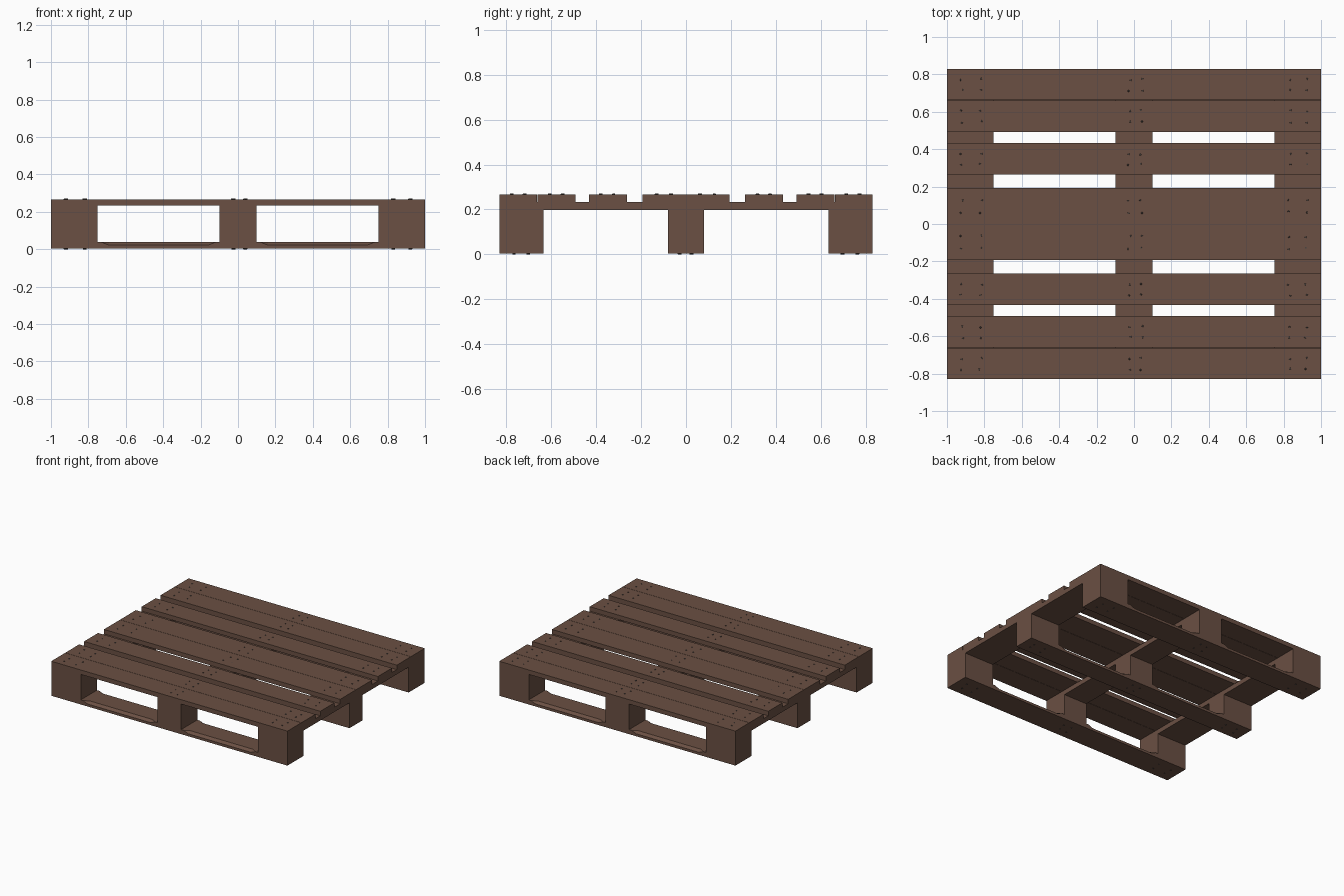
import bpy, bmesh, math, random
from mathutils import Matrix

if "Cube" in bpy.data.objects:
    bpy.data.objects.remove(bpy.data.objects["Cube"])

random.seed(4)


def material(name, rgb):
    m = bpy.data.materials.new(name)
    m.diffuse_color = (*rgb, 1)
    m.use_nodes = True
    m.node_tree.nodes["Principled BSDF"].inputs["Base Color"].default_value = m.diffuse_color
    return m


WOOD = material("brown wood", (0.145, 0.080, 0.056))
STEEL = material("dark nail", (0.07, 0.06, 0.055))


def finish(name, bm, mat):
    bmesh.ops.recalc_face_normals(bm, faces=bm.faces)
    me = bpy.data.meshes.new(name)
    bm.to_mesh(me)
    bm.free()
    me.materials.append(mat)
    ob = bpy.data.objects.new(name, me)
    bpy.context.collection.objects.link(ob)
    return ob


def box(name, x, y, z):
    bm = bmesh.new()
    size = [b - a for a, b in (x, y, z)]
    mid = [(a + b) / 2 for a, b in (x, y, z)]
    bmesh.ops.create_cube(bm, size=1, matrix=Matrix.Translation(mid) @ Matrix.Diagonal((*size, 1)))
    return finish(name, bm, WOOD)


# Heights of the layers
Z_BOTTOM, Z_RUNNER, Z_BLOCK, Z_STRINGER, Z_DECK = 0.003, 0.038, 0.197, 0.233, 0.267
COLUMNS = [(-1, -0.75), (-0.1, 0.1), (0.75, 1)]
ROWS = [(-0.83, -0.635), (-0.08, 0.08), (0.635, 0.83)]
HALF_DECK = [(0.001, 0.193), (0.264, 0.433), (0.492, 0.661), (0.663, 0.83)]
DECK = [(-b, -a) for a, b in reversed(HALF_DECK)] + HALF_DECK


# Bottom runners, with chamfered top edges in the openings between the blocks
def runner(name, y0, y1):
    bm = bmesh.new()
    drop, inset = 0.016, 0.022
    stations = [(-1, 0), (-0.73, 0), (-0.69, 1), (-0.16, 1), (-0.12, 0),
                (0.12, 0), (0.16, 1), (0.69, 1), (0.73, 0), (1, 0)]
    rings = []
    for x, c in stations:
        side = Z_RUNNER - drop * c
        prof = [(y0, Z_BOTTOM), (y1, Z_BOTTOM), (y1, side), (y1 - inset * c, Z_RUNNER),
                (y0 + inset * c, Z_RUNNER), (y0, side)]
        rings.append([bm.verts.new((x, y, z)) for y, z in prof])
    for a, b in zip(rings, rings[1:]):
        for i in range(6):
            j = (i + 1) % 6
            bm.faces.new((a[i], a[j], b[j], b[i]))
    bm.faces.new(rings[0])
    bm.faces.new(rings[-1])
    bmesh.ops.remove_doubles(bm, verts=bm.verts, dist=1e-5)
    return finish(name, bm, WOOD)


for r, (y0, y1) in enumerate(ROWS):
    runner(f"bottom_runner_{r + 1}", y0, y1)
    # Spacer blocks
    for c, col in enumerate(COLUMNS):
        box(f"block_{r + 1}_{c + 1}", col, (y0, y1), (Z_RUNNER, Z_BLOCK))

# Cross stringers
for c, col in enumerate(COLUMNS):
    box(f"stringer_{c + 1}", col, (-0.83, 0.83), (Z_BLOCK, Z_STRINGER))

# Deck boards
for i, span in enumerate(DECK):
    box(f"deck_board_{i + 1}", (-1, 1), span, (Z_STRINGER, Z_DECK))


# Nail heads: low tapered discs, two by two at every crossing
def nails(name, spans, z, up):
    bm = bmesh.new()
    for y0, y1 in spans:
        for xs in ((-0.92, -0.82), (-0.025, 0.04), (0.83, 0.92)):
            for x in xs:
                for f in (0.32, 0.66):
                    px = x + random.uniform(-0.008, 0.008)
                    py = y0 + (y1 - y0) * f + random.uniform(-0.005, 0.005)
                    tilt = Matrix.Identity(4) if up else Matrix.Rotation(math.pi, 4, 'X')
                    place = Matrix.Translation((px, py, z))
                    bmesh.ops.create_cone(bm, cap_ends=True, segments=8, radius1=0.006,
                                          radius2=0.004, depth=0.006, matrix=place @ tilt)
    return finish(name, bm, STEEL)


nails("deck_nails", DECK, Z_DECK, True)
nails("runner_nails", ROWS, Z_BOTTOM, False)
